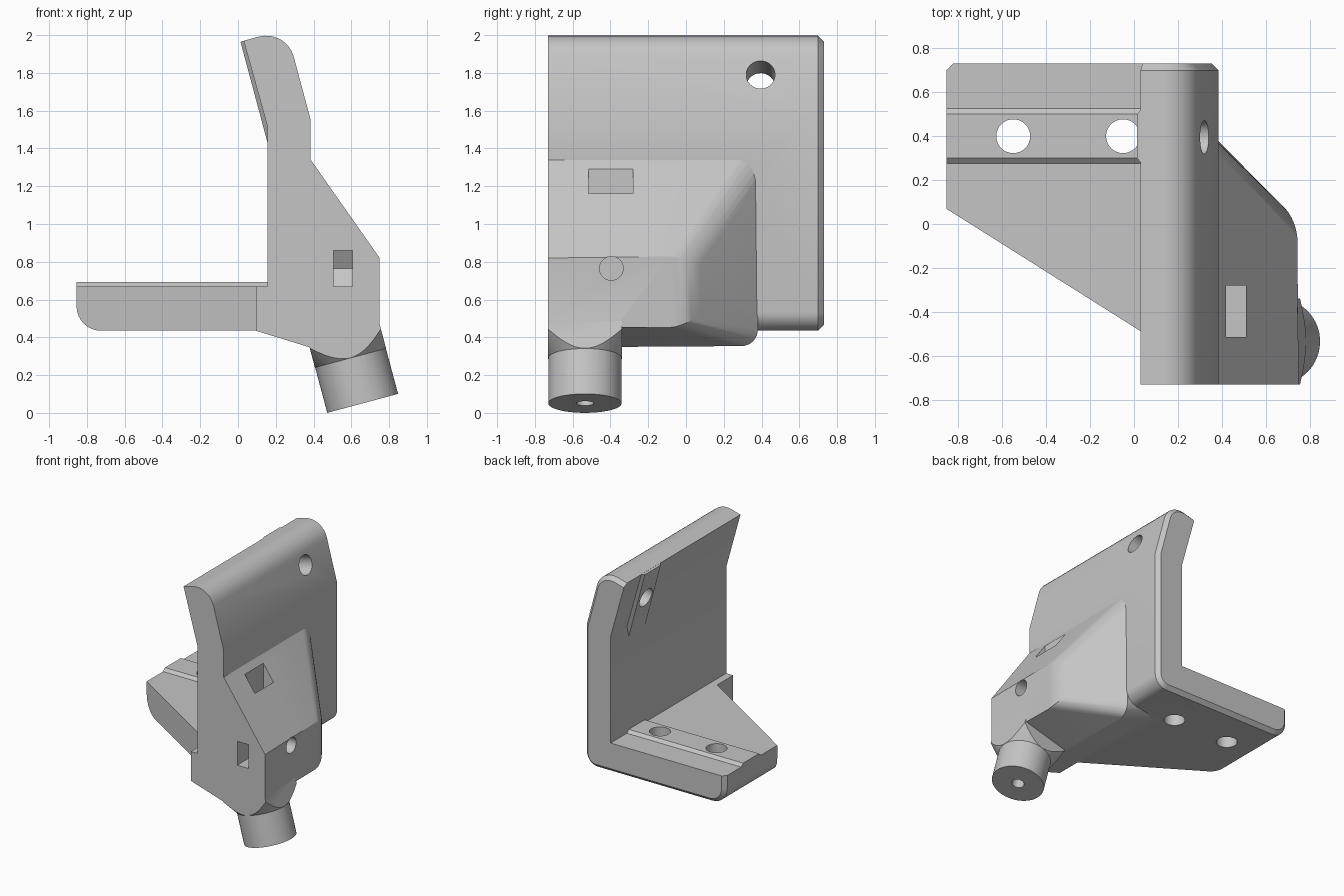
import bpy, bmesh, math
from mathutils import Matrix, Vector

if "Cube" in bpy.data.objects:
    bpy.data.objects.remove(bpy.data.objects["Cube"])

FRONT, BACK, BODY_END = -0.73, 0.73, 0.38
X, Y, Z = Vector((1, 0, 0)), Vector((0, 1, 0)), Vector((0, 0, 1))
TILT = math.radians(15)
LEAN = Vector((-math.sin(TILT), 0, math.cos(TILT)))    # direction up the leaning parts
ACROSS = Vector((math.cos(TILT), 0, math.sin(TILT)))   # square to LEAN

GREY = (0.56, 0.56, 0.56, 1)
grey = bpy.data.materials.new("plain grey")
grey.use_nodes = True
grey.diffuse_color = GREY
grey.node_tree.nodes["Principled BSDF"].inputs["Base Color"].default_value = GREY


def finish(name, bm):
    bmesh.ops.recalc_face_normals(bm, faces=bm.faces)
    mesh = bpy.data.meshes.new(name)
    bm.to_mesh(mesh)
    bm.free()
    mesh.materials.append(grey)
    obj = bpy.data.objects.new(name, mesh)
    bpy.context.collection.objects.link(obj)
    return obj


def frame(u, v, w, origin=(0, 0, 0)):
    m = Matrix((u, v, w)).transposed().to_4x4()
    m.translation = Vector(origin)
    return m


def prism(name, pts, start, end, matrix):
    """Outline in the frame's u, v plane, extruded along w."""
    bm = bmesh.new()
    a = [bm.verts.new(matrix @ Vector((u, v, start))) for u, v in pts]
    b = [bm.verts.new(matrix @ Vector((u, v, end))) for u, v in pts]
    bm.faces.new(a)
    bm.faces.new(b[::-1])
    for i in range(len(a)):
        j = (i + 1) % len(a)
        bm.faces.new((a[i], a[j], b[j], b[i]))
    return finish(name, bm)


def round_bar(name, base, direction, length, r1, r2=None):
    bm = bmesh.new()
    turn = direction.to_track_quat('Z', 'Y').to_matrix().to_4x4()
    place = Matrix.Translation(Vector(base) + direction * length / 2) @ turn
    bmesh.ops.create_cone(bm, cap_ends=True, segments=64, radius1=r1,
                          radius2=r2 or r1, depth=length, matrix=place)
    return finish(name, bm)


def slab(name, pts, back, caps, bevelled, offset, segments):
    """Front outline run back to y = back(x), with chosen back edges bevelled."""
    bm = bmesh.new()
    a = [bm.verts.new((x, FRONT, z)) for x, z in pts]
    b = [bm.verts.new((x, back(x), z)) for x, z in pts]
    bm.faces.new(a)
    for cap in caps:
        bm.faces.new([b[i] for i in cap])
    for i in range(len(a)):
        j = (i + 1) % len(a)
        bm.faces.new((a[i], a[j], b[j], b[i]))
    bmesh.ops.recalc_face_normals(bm, faces=bm.faces)
    edges = [bm.edges.get((b[i], b[(i + 1) % len(b)])) for i in bevelled]
    bmesh.ops.bevel(bm, geom=edges, offset=offset, offset_type='OFFSET', segments=segments,
                    profile=0.5, affect='EDGES', clamp_overlap=False)
    return finish(name, bm)


def rounded(corners, steps=8):
    """Replace each (x, z, radius) corner by an arc."""
    out = []
    n = len(corners)
    for i, (x, z, r) in enumerate(corners):
        p = Vector((x, z))
        if r == 0:
            out.append((x, z))
            continue
        d1 = (Vector(corners[i - 1][:2]) - p).normalized()
        d2 = (Vector(corners[(i + 1) % n][:2]) - p).normalized()
        half = d1.angle(d2) / 2
        middle = (d1 + d2).normalized()
        centre = p + middle * r / math.sin(half)
        # Spokes from the centre to the two tangent points
        s = (p + d1 * r / math.tan(half) - centre) / r
        sweep = math.pi - 2 * half
        sign = 1 if s.x * -middle.y + s.y * middle.x > 0 else -1
        for k in range(steps + 1):
            t = sign * sweep * k / steps
            out.append((centre.x + r * (s.x * math.cos(t) - s.y * math.sin(t)),
                        centre.y + r * (s.x * math.sin(t) + s.y * math.cos(t))))
    return out


def combine(target, other, operation):
    mod = target.modifiers.new("join", 'BOOLEAN')
    mod.operation, mod.object, mod.solver = operation, other, 'EXACT'
    bpy.context.view_layer.objects.active = target
    bpy.ops.object.modifier_apply(modifier=mod.name)
    bpy.data.objects.remove(other)


# L-shaped bracket: shelf and wall with a leaning top, chamfered round its outer back edge
outline = rounded([(-0.855, 0.67, 0), (0.155, 0.67, 0), (0.155, 1.52, 0), (0.03, 1.97, 0),
                   (0.256, 2.031, 0.15), (0.385, 1.55, 0), (0.385, 0.435, 0.1),
                   (-0.855, 0.435, 0.13)])
count = len(outline)
bracket = slab("bracket", outline, lambda x: BACK, [range(count)], range(3, count), 0.03, 1)

# Shelf cut off diagonally in front
combine(bracket, prism("shelf_cut", [(-1, 0.161), (0.095, -0.529), (0.095, -1), (-1, -1)],
                       0.2, 0.9, frame(X, Y, Z)), 'DIFFERENCE')

# Swollen body on the outside of the wall, with a soft slanting back end
body_outline = [(0.095, 0.435), (0.38, 0.347), (0.75, 0.455), (0.75, 0.82),
                (0.38, 1.347), (0.25, 1.532), (0.25, 0.5)]
body = slab("body", body_outline, lambda x: min(BODY_END, 2 * BODY_END - x),
            [(0, 1, 4, 5, 6), (1, 2, 3, 4)], range(5), 0.09, 6)
combine(bracket, body, 'UNION')

# Raised locating rails on the shelf and on the leaning top
rail = [(0.265, -0.01), (0.275, 0), (0.30, 0.022), (0.50, 0.022), (0.525, 0), (0.535, -0.01)]
combine(bracket, prism("shelf_rail", rail, -0.855, 0.2, frame(Y, Z, X, (0, 0, 0.67))), 'UNION')
combine(bracket, prism("top_rail", rail, -0.1, 0.466,
                       frame(Y, -ACROSS, LEAN, (0.155, 0, 1.52))), 'UNION')

# Leaning spigot with a square collar tapered by a cone
R = 0.195
foot = Vector((0.66, FRONT + R, R * math.sin(TILT)))
collar = prism("collar", [(-R, -R), (R, -R), (R, R), (-R, R)], 0.2, 0.4,
               frame(ACROSS, Y, LEAN, foot))
combine(collar, round_bar("taper", foot + LEAN * 0.19, LEAN, 0.22, 0.149, 0.318), 'INTERSECT')
combine(bracket, collar, 'UNION')
combine(bracket, round_bar("spigot", foot, LEAN, 0.38, R - 0.001), 'UNION')

# Screw holes
hole_spots = [
    ((-0.55, 0.40, 0.3), Z, 0.5, 0.077),
    ((-0.05, 0.40, 0.3), Z, 0.5, 0.077),
    (Vector((0.32, 0.395, 1.79)) - ACROSS * 0.5, ACROSS, 0.7, 0.076),
    ((0.44, -0.395, 0.765), X, 0.4, 0.0625),
    (foot - LEAN * 0.1, LEAN, 0.5, 0.046),
]
for spot in hole_spots:
    combine(bracket, round_bar("hole", *spot), 'DIFFERENCE')

# Nut pockets, one from the front with a pointed end and one from the slope
combine(bracket, prism("front_pocket", [(-0.8, 0.67), (-0.34, 0.67), (-0.285, 0.765),
                                        (-0.34, 0.86), (-0.8, 0.86)],
                       0.505, 0.605, frame(Y, Z, X)), 'DIFFERENCE')
combine(bracket, prism("slope_pocket", [(0.42, -0.515), (0.51, -0.515), (0.51, -0.28),
                                        (0.42, -0.28)], 1.0, 1.4, frame(X, Y, Z)), 'DIFFERENCE')

bpy.ops.object.select_all(action='DESELECT')
bracket.select_set(True)
bpy.context.view_layer.objects.active = bracket
bpy.ops.object.shade_smooth_by_angle(angle=math.radians(25))
